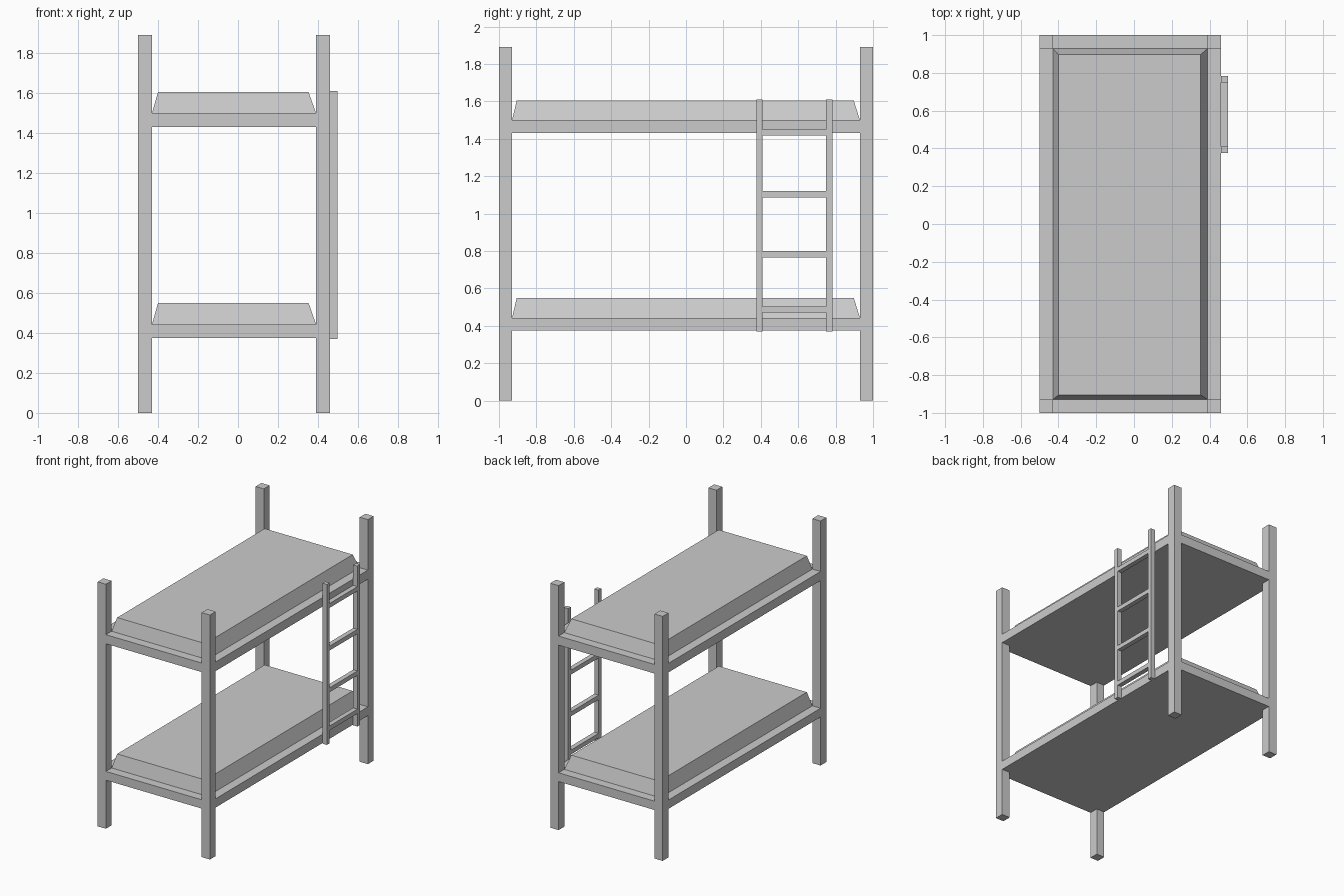
import bpy, bmesh

if "Cube" in bpy.data.objects:
    bpy.data.objects.remove(bpy.data.objects["Cube"])

X0, X1, Y = -0.5, 0.46, 1.0   # outer footprint of the frame
T = 0.07                      # post thickness


def finish(name, bm):
    bmesh.ops.recalc_face_normals(bm, faces=bm.faces[:])
    mesh = bpy.data.meshes.new(name)
    bm.to_mesh(mesh)
    bm.free()
    obj = bpy.data.objects.new(name, mesh)
    bpy.context.collection.objects.link(obj)
    return obj


def loft(name, bottom, top, z0, z1):
    """Closed solid between two matching outlines."""
    bm = bmesh.new()
    a = [bm.verts.new((x, y, z0)) for x, y in bottom]
    b = [bm.verts.new((x, y, z1)) for x, y in top]
    bm.faces.new(a)
    bm.faces.new(b)
    n = len(a)
    for i in range(n):
        j = (i + 1) % n
        bm.faces.new((a[i], a[j], b[j], b[i]))
    return finish(name, bm)


def rect(x0, x1, y0, y1):
    return [(x0, y0), (x1, y0), (x1, y1), (x0, y1)]


def box(name, x0, x1, y0, y1, z0, z1):
    r = rect(x0, x1, y0, y1)
    return loft(name, r, r, z0, z1)


# corner posts
for side, x in (("left", X0), ("right", X1 - T)):
    for end, y in (("front", -Y), ("back", Y - T)):
        box(f"{end}_{side}_post", x, x + T, y, y + T, 0, 1.89)

# bed bases (notched around the posts) with bevelled mattresses
xi0, xi1, yi = X0 + T, X1 - T, Y - T
outline = [(xi0, -Y), (xi1, -Y), (xi1, -yi), (X1, -yi), (X1, yi), (xi1, yi),
           (xi1, Y), (xi0, Y), (xi0, yi), (X0, yi), (X0, -yi), (xi0, -yi)]
for level, z0, z1, z2 in (("lower", 0.375, 0.443, 0.55), ("upper", 1.43, 1.50, 1.604)):
    loft(f"{level}_bed_base", outline, outline, z0, z1)
    loft(f"{level}_mattress", rect(xi0, xi1, -yi, yi),
         rect(xi0 + 0.03, xi1 - 0.037, -yi + 0.025, yi - 0.033), z1, z2)

# ladder
LX0, LX1, W = X1, 0.497, 0.034
for side, y in (("front", 0.376), ("back", 0.749)):
    box(f"ladder_{side}_rail", LX0, LX1, y, y + W, 0.37, 1.61)
for i, z in enumerate((0.47, 0.765, 1.087, 1.417)):
    box(f"ladder_rung_{i + 1}", LX0, LX1, 0.376 + W, 0.749, z, z + W)
